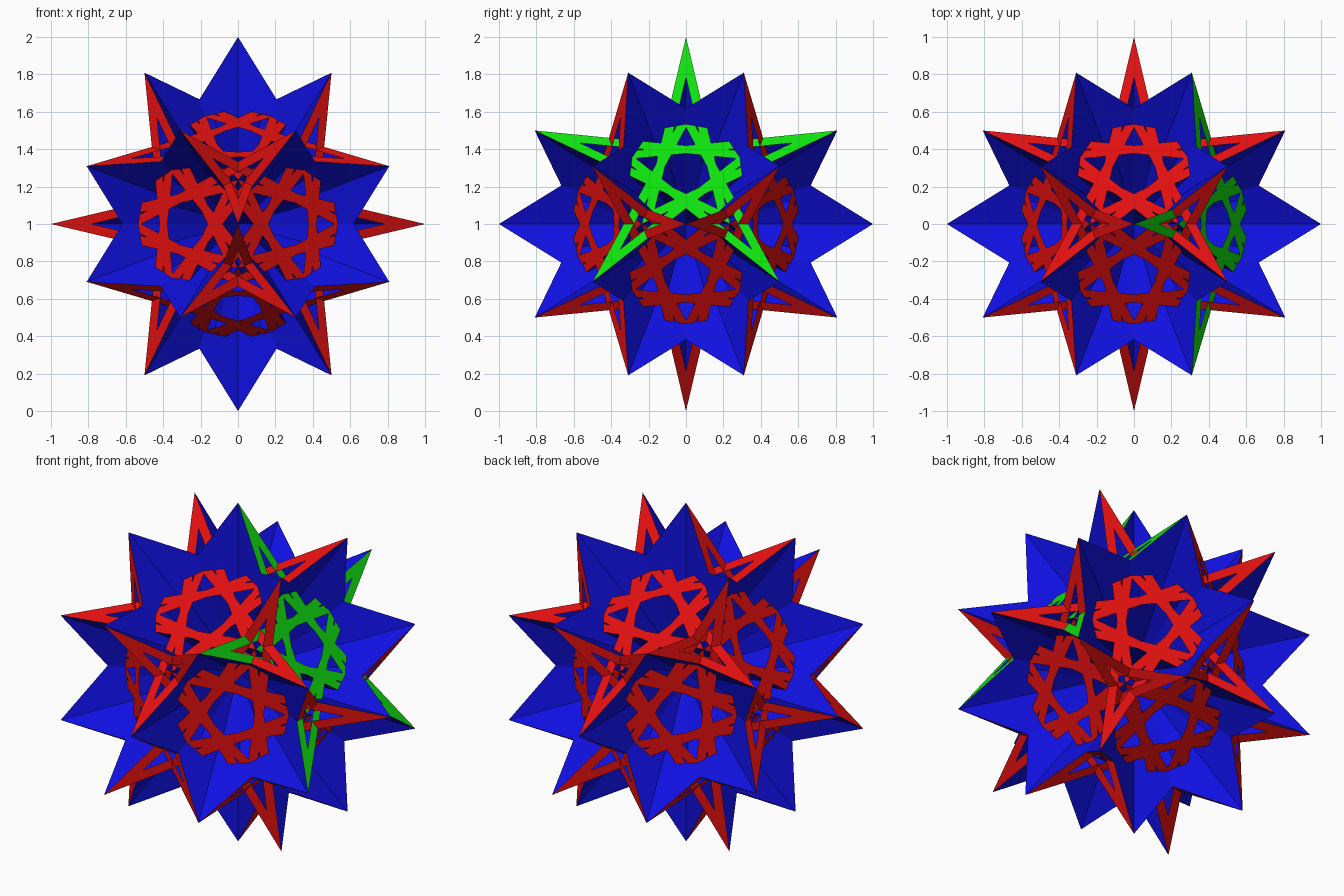
import bpy
import bmesh
import math
from itertools import product
from mathutils import Vector

cube = bpy.data.objects.get("Cube")
if cube:
    bpy.data.objects.remove(cube, do_unlink=True)

PHI = (1 + math.sqrt(5)) / 2
LIFT = Vector((0, 0, 1))      # raises the centre so the model stands on the ground
FRAME = 0.7                   # inner outline of each star frame, relative to the outer one


def material(name, rgb):
    m = bpy.data.materials.new(name)
    m.use_nodes = True
    m.diffuse_color = (*rgb, 1)
    m.node_tree.nodes["Principled BSDF"].inputs["Base Color"].default_value = (*rgb, 1)
    return m


BLUE = material("blue", (0.005, 0.005, 0.75))
RED = material("red", (0.75, 0.005, 0.005))
GREEN = material("green", (0.005, 0.75, 0.005))


def orbit(a, b, c):
    """All sign changes and cyclic shifts of a point."""
    found = []
    for s in product((1, -1), repeat=3):
        p = (a * s[0], b * s[1], c * s[2])
        for i in range(3):
            q = Vector(p[i:] + p[:i])
            if all((q - f).length > 1e-4 for f in found):
                found.append(q)
    return found


def build(name, polygons, mat):
    bm = bmesh.new()
    for poly in polygons:
        bm.faces.new([bm.verts.new(p + LIFT) for p in poly])
    bmesh.ops.remove_doubles(bm, verts=bm.verts, dist=1e-5)
    mesh = bpy.data.meshes.new(name)
    bm.to_mesh(mesh)
    bm.free()
    mesh.materials.append(mat)
    obj = bpy.data.objects.new(name, mesh)
    bpy.context.collection.objects.link(obj)
    return obj


# 30 outer tips, 20 inner corners, 12 star directions
tips = orbit(0, 0, 1) + orbit(0.5, 0.5 / PHI, PHI / 2)
inner = orbit(PHI ** -2, PHI ** -2, PHI ** -2) + orbit(PHI ** -1, PHI ** -3, 0)
directions = orbit(PHI, 0, 1)


def half(points):
    """One point of each opposite pair."""
    return [p for p in points if tuple(round(c, 4) + 0.0 for c in p) > (0, 0, 0)]


# Rhombic vanes, all passing through the centre
vanes = [(v, p, -v, -p) for v in half(tips) for p in half(inner) if abs(v.dot(p)) < 1e-4]
build("rhombic_vanes", vanes, BLUE)

# Star frames: bars from each tip to the two far inner corners
for i, n in enumerate(directions):
    centre = n / n.length_squared
    outer_pts = [v - centre for v in tips if abs(n.dot(v) - 1) < 1e-4]
    inner_pts = [p - centre for p in inner if abs(n.dot(p) - 1) < 1e-4]
    bars = []
    for t in outer_pts:
        for p in inner_pts:
            if abs(t.normalized().dot(p.normalized()) + PHI / 2) < 1e-3:
                bar = [centre + q for q in (t, p, p * FRAME, t * FRAME)]
                if (bar[1] - bar[0]).cross(bar[2] - bar[1]).dot(n) < 0:
                    bar.reverse()
                bars.append(bar)
    accent = n.x > 1.5 and n.z > 0.5
    build("accent_star_frame" if accent else f"star_frame_{i + 1}", bars, GREEN if accent else RED)
